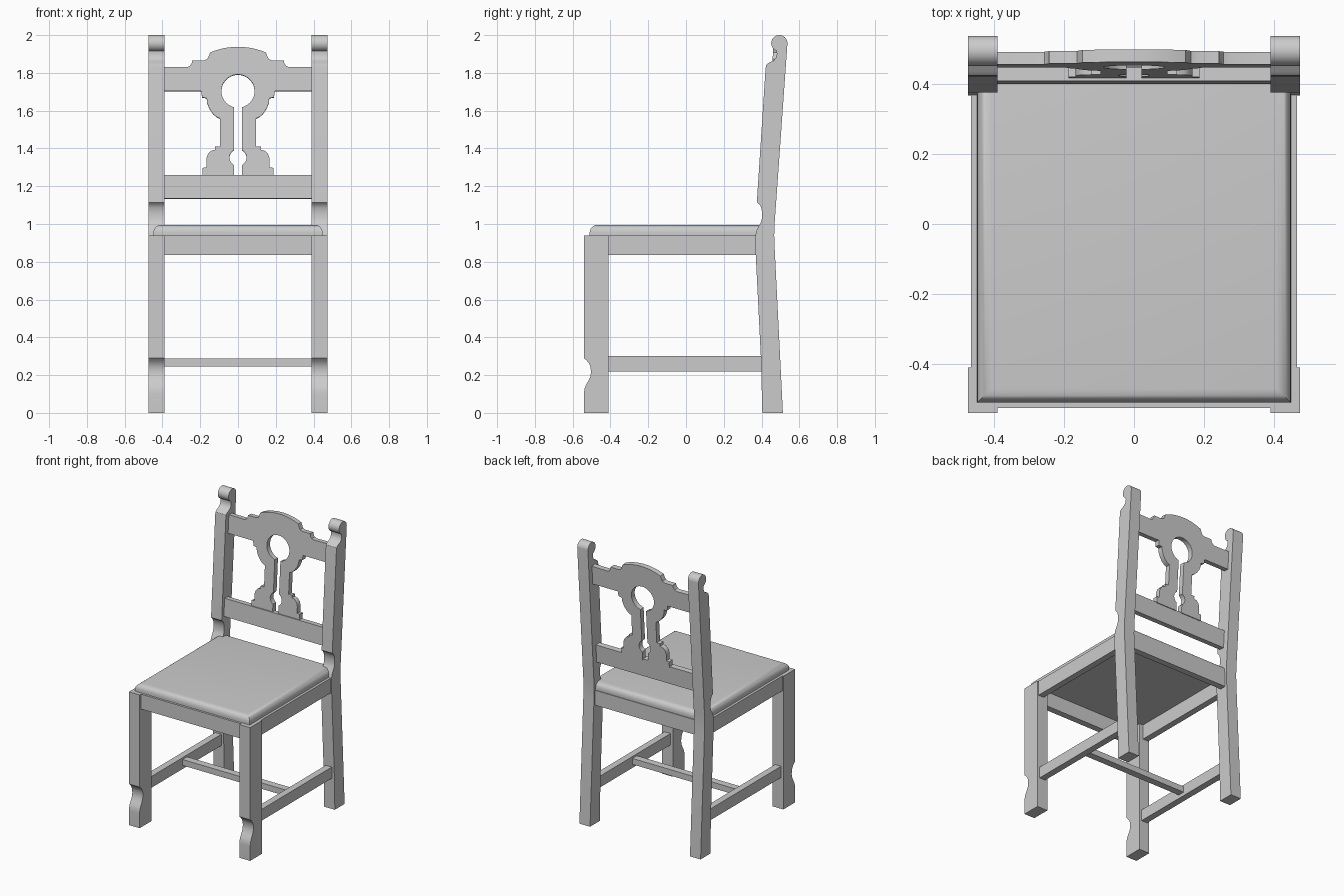
import bpy, bmesh
from math import cos, sin, pi, radians, atan, sqrt, degrees, acos
from mathutils import Matrix, Vector

if "Cube" in bpy.data.objects:
    bpy.data.objects.remove(bpy.data.objects["Cube"])


def finish(bm, name):
    bmesh.ops.recalc_face_normals(bm, faces=bm.faces)
    me = bpy.data.meshes.new(name)
    bm.to_mesh(me)
    bm.free()
    ob = bpy.data.objects.new(name, me)
    bpy.context.collection.objects.link(ob)
    bpy.ops.object.select_all(action='DESELECT')
    ob.select_set(True)
    bpy.context.view_layer.objects.active = ob
    bpy.ops.object.shade_smooth_by_angle(angle=radians(32))
    return ob


def prism(name, pts, place, lo, hi, matrix=None):
    """Extrude a 2D outline from lo to hi; place(u, v, d) gives the 3D point."""
    bm = bmesh.new()
    face = bm.faces.new([bm.verts.new(place(u, v, lo)) for u, v in pts])
    ext = bmesh.ops.extrude_face_region(bm, geom=[face])
    shift = Vector(place(0, 0, hi)) - Vector(place(0, 0, lo))
    bmesh.ops.translate(bm, vec=shift,
                        verts=[g for g in ext['geom'] if isinstance(g, bmesh.types.BMVert)])
    if matrix:
        bmesh.ops.transform(bm, matrix=matrix, verts=bm.verts)
    return finish(bm, name)


def box(name, x0, x1, y0, y1, z0, z1, matrix=None):
    return prism(name, [(x0, z0), (x1, z0), (x1, z1), (x0, z1)], along_y, y0, y1, matrix)


def along_x(u, v, d):
    return (d, u, v)


def along_y(u, v, d):
    return (u, d, v)


def arc(cx, cy, r, a0, a1, n):
    return [(cx + r * cos(radians(a0 + (a1 - a0) * i / n)),
             cy + r * sin(radians(a0 + (a1 - a0) * i / n))) for i in range(n + 1)]


# Leg side profiles (y, z)
front_leg = [(-.41, 0), (-.41, .94), (-.54, .94), (-.54, .29), (-.527, .278), (-.513, .262),
             (-.505, .24), (-.503, .215), (-.507, .19), (-.518, .168), (-.531, .145),
             (-.538, .125), (-.54, .10), (-.54, 0)]
back_leg = [(.404, 0), (.513, 0), (.469, .88), (.467, .94), (.469, 1.0)]
back_leg += arc(.494, 1.957, .043, 0, 250, 20)
back_leg += [(.481, 1.90), (.475, 1.878), (.462, 1.864), (.435, 1.852), (.424, 1.84), (.421, 1.82),
             (.375, 1.115), (.388, 1.105), (.398, 1.088), (.403, 1.06), (.402, 1.03),
             (.395, 1.005), (.382, .985), (.372, .962), (.366, .93), (.366, .90), (.397, .28)]

for s, side in ((-1, "left"), (1, "right")):
    prism("front_leg_" + side, front_leg, along_x, s * .39, s * .473)
    prism("back_leg_" + side, back_leg, along_x, s * .39, s * .473)
    # Side apron and side stretcher
    box("side_apron_" + side, s * .42, s * .465, -.42, .40, .835, .94)
    box("side_stretcher_" + side, s * .408, s * .455, -.42, .42, .22, .30)

# Cross rails
box("front_apron", -.40, .40, -.525, -.48, .835, .94)
box("back_apron", -.40, .40, .41, .455, .835, .94)
box("cross_stretcher", -.42, .42, -.035, .015, .245, .287)

# Seat cushion with rolled top edge
bm = bmesh.new()
bmesh.ops.create_cube(bm, size=1)
bmesh.ops.transform(bm, verts=bm.verts, matrix=Matrix.Translation((0, -.03, .9675))
                    @ Matrix.Diagonal((.895, .96, .055, 1)))
top = [e for e in bm.edges if all(v.co.z > .97 for v in e.verts)]
bmesh.ops.bevel(bm, geom=top, offset=.04, segments=6, profile=.5, affect='EDGES')
finish(bm, "seat")

# Backrest pieces lean back with the rear legs
pivot = Vector((0, .41, 1.26))
lean = (Matrix.Translation(pivot) @ Matrix.Rotation(-atan(.067), 4, 'X')
        @ Matrix.Translation(-pivot))
box("lower_back_rail", -.395, .395, .408, .447, 1.135, 1.26, lean)

# Crest rail and pierced splat: right half outline from the top centre round to the keyhole
R, H = .20, .057
rad = (R * R + H * H) / (2 * H)
half_angle = degrees(acos((rad - H) / rad)) * .72
half = arc(0, 1.94 - rad, rad, 90, 90 - half_angle, 8)
half += [(.162, 1.875), (.18, 1.868), (.242, 1.868), (.245, 1.853), (.255, 1.838), (.272, 1.832),
         (.395, 1.834), (.395, 1.705), (.195, 1.705), (.19, 1.672), (.166, 1.668),
         (.163, 1.642), (.152, 1.614), (.135, 1.588), (.115, 1.569), (.096, 1.56),
         (.096, 1.412), (.122, 1.412), (.122, 1.394), (.145, 1.387), (.16, 1.37), (.167, 1.347),
         (.167, 1.30), (.187, 1.298), (.187, 1.255), (.022, 1.255)]
half += arc(0, 1.353, .045, -60.7, 60.7, 10)
half += arc(0, 1.705, .088, -75.5, 90, 20)
outline = half + [(-x, z) for x, z in reversed(half[1:-1])]
# keyhole top and crest top meet the centre line, so split into two mirrored halves
for s, side in ((-1, "left"), (1, "right")):
    pts = [(s * max(x, 0), z) for x, z in half]
    ob = prism("crest_and_splat_" + side, pts, along_y, .417, .453, lean)
    # drop the hidden seam face on the centre line
    bm = bmesh.new()
    bm.from_mesh(ob.data)
    seam = [f for f in bm.faces if all(abs(v.co.x) < 1e-5 for v in f.verts)]
    bmesh.ops.delete(bm, geom=seam, context='FACES')
    bm.to_mesh(ob.data)
    bm.free()
